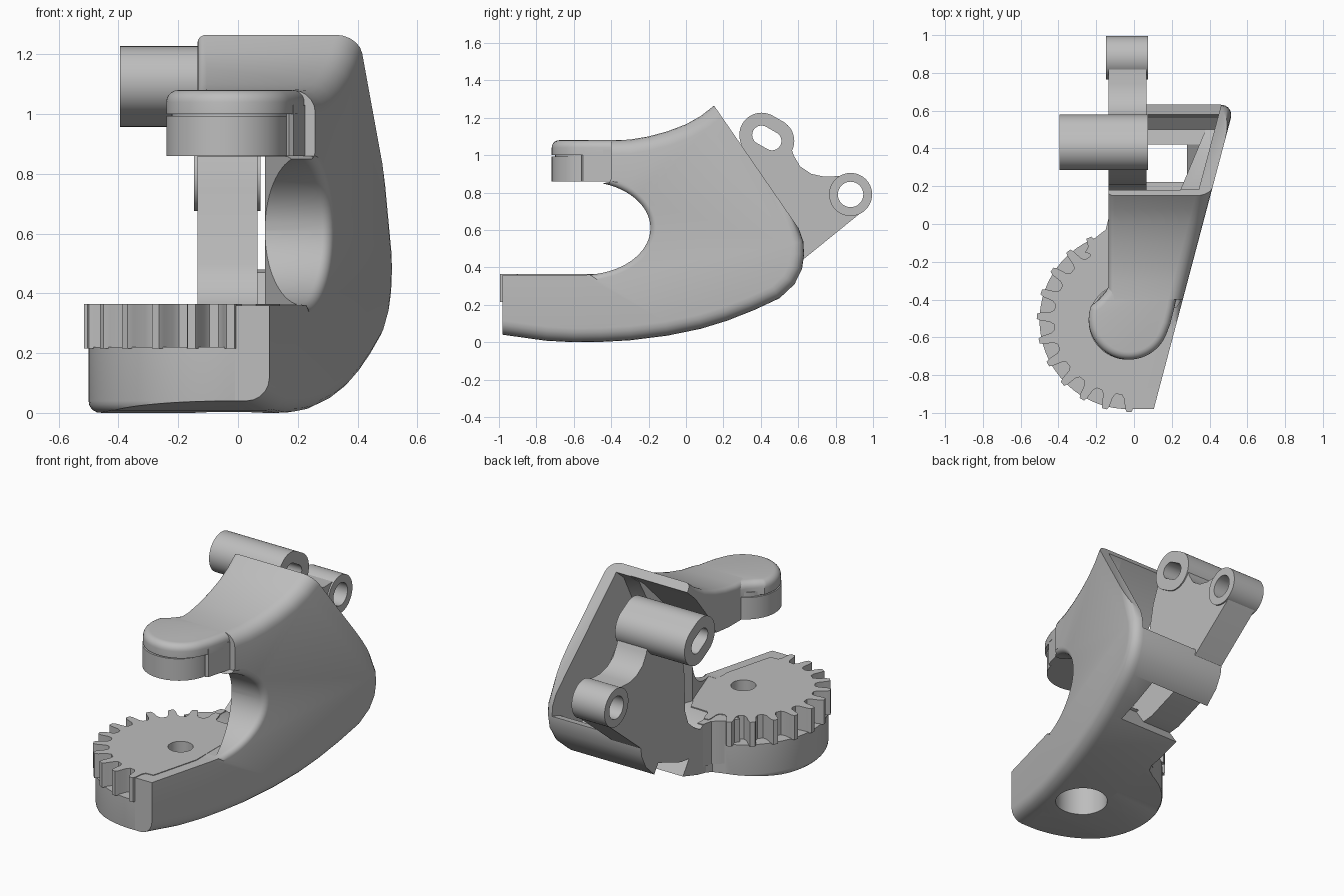
import bpy, bmesh
from math import sin, cos, radians
from mathutils import Vector

if "Cube" in bpy.data.objects:
    bpy.data.objects.remove(bpy.data.objects["Cube"])

grey = bpy.data.materials.new("plain grey")
grey.use_nodes = True
COLOUR = (0.51, 0.51, 0.51, 1)
grey.diffuse_color = COLOUR
grey.node_tree.nodes["Principled BSDF"].inputs["Base Color"].default_value = COLOUR


def arc(c, r, a, b, n=24, ry=None):
    """Points on an arc or ellipse around c, angles in degrees."""
    ry = ry or r
    angles = [radians(a + (b - a) * i / n) for i in range(n + 1)]
    return [(c[0] + r * cos(t), c[1] + ry * sin(t)) for t in angles]


def obround(c, d, r):
    """Stadium outline: two half circles offset by +-d from c."""
    d, c = Vector(d), Vector(c)
    turn = -30
    return arc(c + d, r, turn - 90, turn + 90) + arc(c - d, r, turn + 90, turn + 270)


def prism(name, pts, axis, lo, hi, *bevels):
    """Extrude an outline along x (pts are y,z) or z (pts are x,y); bevels are (edge rule, width)."""
    bm = bmesh.new()
    rings = []
    for end in (lo, hi):
        ring = []
        for p in pts:
            h = end(p) if callable(end) else end
            ring.append(bm.verts.new((h, p[0], p[1]) if axis == "x" else (p[0], p[1], h)))
        rings.append(ring)
    bm.faces.new(rings[0])
    bm.faces.new(rings[1])
    for i in range(len(pts)):
        j = (i + 1) % len(pts)
        bm.faces.new((rings[0][i], rings[0][j], rings[1][j], rings[1][i]))
    bmesh.ops.recalc_face_normals(bm, faces=bm.faces)
    for rule, width in bevels:
        edges = [e for e in bm.edges if rule(*[v.co for v in e.verts])]
        bmesh.ops.bevel(bm, geom=edges, offset=width, segments=5, profile=0.5, affect="EDGES")
    mesh = bpy.data.meshes.new(name)
    bm.to_mesh(mesh)
    bm.free()
    obj = bpy.data.objects.new(name, mesh)
    obj.data.materials.append(grey)
    bpy.context.collection.objects.link(obj)
    return obj


def cut(obj, *cutters):
    """Subtract the cutters and bake the result."""
    for c in cutters:
        m = obj.modifiers.new("cut", "BOOLEAN")
        m.operation, m.solver, m.object = "DIFFERENCE", "EXACT", c
    bpy.context.view_layer.update()
    graph = bpy.context.evaluated_depsgraph_get()
    obj.data = bpy.data.meshes.new_from_object(obj.evaluated_get(graph))
    obj.modifiers.clear()


def outer_wall(p):
    return 0.11 + 0.265 * (p[0] + 0.96)


LEFT = -0.135
HUB = (-0.03, -0.51)

# Main C-shaped shell: outline in y,z extruded to the slanted outer wall
throat = arc((-0.55, 0.61), 0.36, -90, 90, 32, 0.25)
underside = [(0.36, 0.17), (0.22, 0.115), (0.08, 0.072), (-0.1, 0.035), (-0.3, 0.01),
             (-0.45, 0.002), (-0.6, 0), (-0.75, 0.008), (-0.98, 0.04)]
outline = [(-0.98, 0.36)] + throat[:-3] + [
    (-0.4, 0.86), (-0.4, 1.08), (-0.3, 1.083), (-0.2, 1.1), (-0.1, 1.127), (0, 1.165),
    (0.08, 1.21), (0.15, 1.265), (0.605, 0.605), (0.628, 0.54), (0.632, 0.47), (0.62, 0.39),
    (0.58, 0.31), (0.5, 0.235)] + underside


def on_wall(a, b):
    return all(abs(v.x - outer_wall((v.y, v.z))) < 1e-4 for v in (a, b))


def in_throat(a, b):
    mid = (a + b) / 2
    return 0.3 < mid.z < 1.05 and -0.9 < mid.y < 0.3


def soft_edge(a, b):
    on_rim = abs(a.z - b.z) > 0.5
    at_front = (a.y + b.y) / 2 < -0.95
    return on_wall(a, b) and not (in_throat(a, b) or on_rim or at_front)


def small_edge(a, b):
    roof_left = max(a.x, b.x) < LEFT + 1e-4 and min(a.z, b.z) > 1.07
    return roof_left or (on_wall(a, b) and in_throat(a, b) and a.y + b.y > -1.0
                         and min(a.y, b.y) > -0.6 and max(a.z, b.z) < 0.861)


shell = prism("clamp_shell", outline, "x", LEFT, outer_wall,
              (soft_edge, 0.075), (small_edge, 0.03))

# Cutters: deep cavity, throat opening, wide rear pocket, floor window, gear recess, bores
cavity = prism("cavity_cutter", [
    (-0.22, 0.36), (0.03, 0.355), (0.22, 0.24), (0.42, 0.345), (0.5, 0.335), (0.56, 0.39),
    (0.58, 0.47), (0.75, 0.5), (0.27, 1.3), (0.1, 1.15), (-0.02, 1.0), (-0.1, 0.87),
    (-0.22, 0.858)],
    "x", -0.3, lambda p: 0.09 + 0.42 * (p[0] + 0.19))
opening = prism("opening_cutter", [(-0.5, 0.362), (-0.18, 0.362), (-0.18, 0.858), (-0.5, 0.858)],
                "x", -0.3, lambda p: 0.09 - 0.35 * (p[0] + 0.19))
pocket = prism("pocket_cutter", [
    (0.13, 1.17), (0.27, 1.3), (0.75, 0.5), (0.58, 0.47), (0.56, 0.39), (0.5, 0.335),
    (0.36, 0.42), (0.06, 1.0)], "x", -0.3, lambda p: outer_wall(p) - 0.07)
window = prism("window_cutter", [(0.24, 0.09), (0.55, 0.16), (0.39, 0.39), (0.1, 0.295)],
               "x", -0.3, 0.28)
recess = prism("recess_cutter", [(-0.6, -1.1), (-0.01, -1.1), (-0.01, -0.5), (-0.6, -0.5)],
               "z", -0.1, 0.5)
bore = prism("bore_cutter", arc(HUB, 0.15, 0, 350, 35), "z", -0.1, 0.2)
pin_hole = prism("pin_cutter", arc(HUB, 0.07, 0, 345, 23), "z", -0.1, 0.5)
ground = prism("underside_cutter", underside + [(-1.2, 0.07), (-1.2, -0.2), (0.36, -0.2)],
               "x", -0.8, 0.8)
cut(shell, cavity, opening, pocket, window, recess, bore, pin_hole)

# Round base under the gear, and the fillet that joins it to the arm
base = prism("gear_base", arc(HUB, 0.47, 112, 273, 36) + [
    (0.1, -0.6), (0.1, 0), (LEFT, 0), (-0.15, -0.04)], "z", 0, 0.22,
    (lambda a, b: max(a.z, b.z) < 0.02 and min(a.x, b.x) < -0.04, 0.04))
cut(base, ground, bore, pin_hole)
prism("arm_fillet", [(-0.1, 0.03), (LEFT, 0.03), (-0.15, -0.03), (-0.22, -0.085),
                     (-0.26, -0.15), (-0.1, -0.2)], "z", 0.1, 0.36)

# Gear sector, teeth only where it is exposed
teeth = []
for k in range(12):
    mid = 100 + 15.5 * k
    for da, r in ((-5.5, 0.395), (-3.6, 0.415), (-2.6, 0.465), (-1.6, 0.485),
                  (1.6, 0.485), (2.6, 0.465), (3.6, 0.415), (5.5, 0.395)):
        t = radians(mid + da)
        teeth.append((HUB[0] + r * cos(t), HUB[1] + r * sin(t)))
gear = prism("gear", teeth + [(0.06, -0.9), (0.14, -0.6), (0.14, -0.3), (0.05, -0.12)],
             "z", 0.215, 0.364)
cut(gear, pin_hole)

# Upper jaw: rounded cap, pressure pad and the web behind it
prism("jaw_cap", arc((-0.027, -0.505), 0.213, 160, 338, 36) + [
    (0.192, -0.53), (0.212, -0.45), (0.235, -0.33), (LEFT, -0.33), (-0.15, -0.36),
    (-0.185, -0.4)],
    "z", 1.0, 1.08,
    (lambda a, b: min(a.z, b.z) > 1.07 and min(a.y, b.y) < -0.34, 0.04))
prism("jaw_neck", arc((-0.027, -0.505), 0.195, 0, 350, 35), "z", 0.98, 1.02)
prism("jaw_pad", arc((-0.037, -0.515), 0.203, 0, 354, 59), "z", 0.86, 0.993)
prism("jaw_web", [(LEFT, -0.38), (LEFT, -0.5), (0.13, -0.5), (0.17, -0.56), (0.185, -0.55),
                  (0.23, -0.38)], "z", 0.86, 1.03)

# Lug plate with its slotted tube and round eye
TUBE, SHIFT, EYE = (0.432, 1.092), (0.028, -0.016), (0.88, 0.79)
slot = prism("slot_cutter", obround(TUBE, SHIFT, 0.05), "x", -0.6, 0.3)
eye_hole = prism("eye_cutter", arc(EYE, 0.068, 0, 350, 35), "x", -0.6, 0.3)
plate = prism("lug_plate", [
    (0.02, 0.32), (0.11, 0.37), (0.17, 0.42), (0.2, 0.5), (0.21, 0.75), (0.25, 0.95),
    (0.31, 1.1), (0.43, 1.15), (0.55, 1.08), (0.575, 1.0), (0.61, 0.94), (0.67, 0.9),
    (0.74, 0.885), (0.81, 0.888), (0.9, 0.88), (0.97, 0.75), (0.945, 0.7), (0.63, 0.445),
    (0.55, 0.33), (0.46, 0.29), (0.24, 0.21), (0.14, 0.2), (0.05, 0.2)], "x", LEFT, 0.065)
cut(plate, slot, eye_hole)
tube = prism("slotted_tube", obround(TUBE, SHIFT, 0.119), "x", -0.395, 0.073)
cut(tube, slot)
eye = prism("lug_eye", arc(EYE, 0.115, 0, 354, 59), "x", -0.147, 0.075)
cut(eye, eye_hole)

# Remove the cutters, then shade smooth with sharp edges kept
for c in (cavity, opening, pocket, window, recess, bore, pin_hole, ground, slot, eye_hole):
    bpy.data.objects.remove(c)
for obj in bpy.context.scene.objects:
    obj.select_set(obj.type == "MESH")
    if obj.type == "MESH":
        bpy.context.view_layer.objects.active = obj
bpy.ops.object.shade_smooth_by_angle(angle=radians(32))
